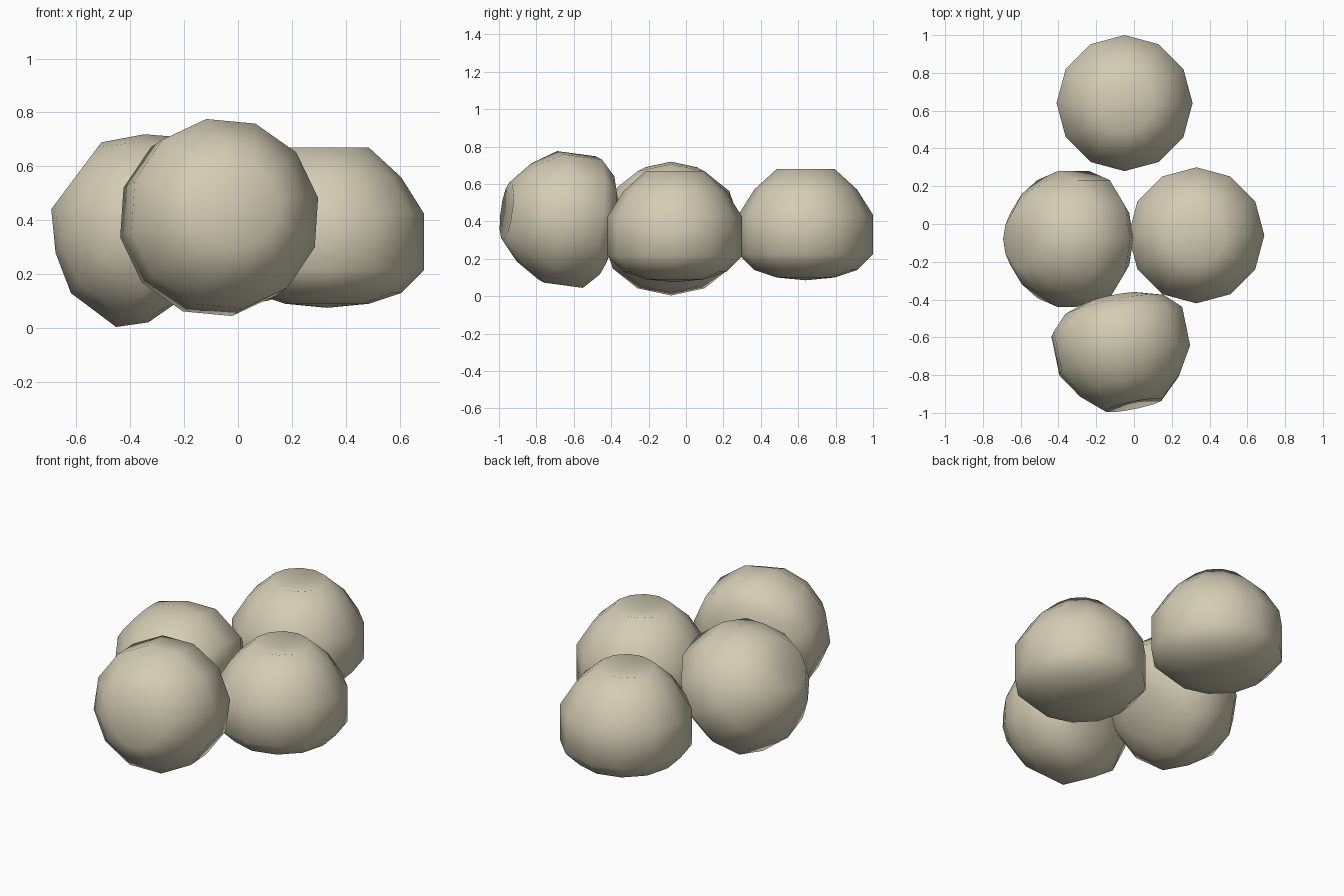
import bpy, bmesh, math
from mathutils import Vector, Matrix

if "Cube" in bpy.data.objects:
    bpy.data.objects.remove(bpy.data.objects["Cube"])

SIDES = 12
# half profile (radius, height) measured from the middle of the widest band
PROFILE = [(0.155, -0.23), (0.275, -0.19), (0.36, -0.105), (0.36, 0.105),
           (0.275, 0.24), (0.155, 0.35)]
BOTTOM, DIMPLE = -0.245, 0.315

skin = bpy.data.materials.new("pale beige")
skin.diffuse_color = (0.66, 0.61, 0.46, 1)
skin.use_nodes = True
skin.node_tree.nodes["Principled BSDF"].inputs["Base Color"].default_value = skin.diffuse_color


def fruit(name, centre, axis=(0, 0, 1), side=(1, 0, 0)):
    """Twelve-sided round fruit with a shallow dimple at the end of its axis."""
    bm = bmesh.new()
    rings = [[bm.verts.new((r * math.cos(i * math.tau / SIDES),
                            r * math.sin(i * math.tau / SIDES), z))
              for i in range(SIDES)] for r, z in PROFILE]
    low, high = bm.verts.new((0, 0, BOTTOM)), bm.verts.new((0, 0, DIMPLE))
    for i in range(SIDES):
        j = (i + 1) % SIDES
        bm.faces.new((low, rings[0][j], rings[0][i]))
        for a, b in zip(rings, rings[1:]):
            bm.faces.new((a[i], a[j], b[j], b[i]))
        bm.faces.new((rings[-1][i], rings[-1][j], high))
    # flat look around the girth, soft from top to bottom
    for f in bm.faces:
        f.smooth = True
    for e in bm.edges:
        a, b = e.verts
        upright = abs(a.co.z - b.co.z) > 1e-4
        at_pole = low in e.verts or high in e.verts
        if upright and not at_pole:
            e.smooth = e.calc_face_angle(0) < math.radians(20)
    me = bpy.data.meshes.new(name)
    bm.to_mesh(me)
    bm.free()
    me.materials.append(skin)
    ob = bpy.data.objects.new(name, me)
    bpy.context.collection.objects.link(ob)
    # orient local z along the axis
    w = Vector(axis).normalized()
    u = Vector(side)
    u = (u - w * u.dot(w)).normalized()
    rot = Matrix((u, w.cross(u), w)).transposed().to_4x4()
    ob.matrix_world = Matrix.Translation(centre) @ rot


# two upright fruits
fruit("right_fruit", (0.33, -0.06, 0.32))
fruit("back_fruit", (-0.05, 0.64, 0.33))
# two fruits lying tilted
fruit("left_fruit", (-0.32, -0.08, 0.355), (-0.8, 0, 0.6), (0.6, 0, 0.8))
fruit("front_fruit", (-0.07, -0.62, 0.41), (0.2, -0.97, 0.13),
      (math.cos(math.radians(11)), 0, math.sin(math.radians(11))))
